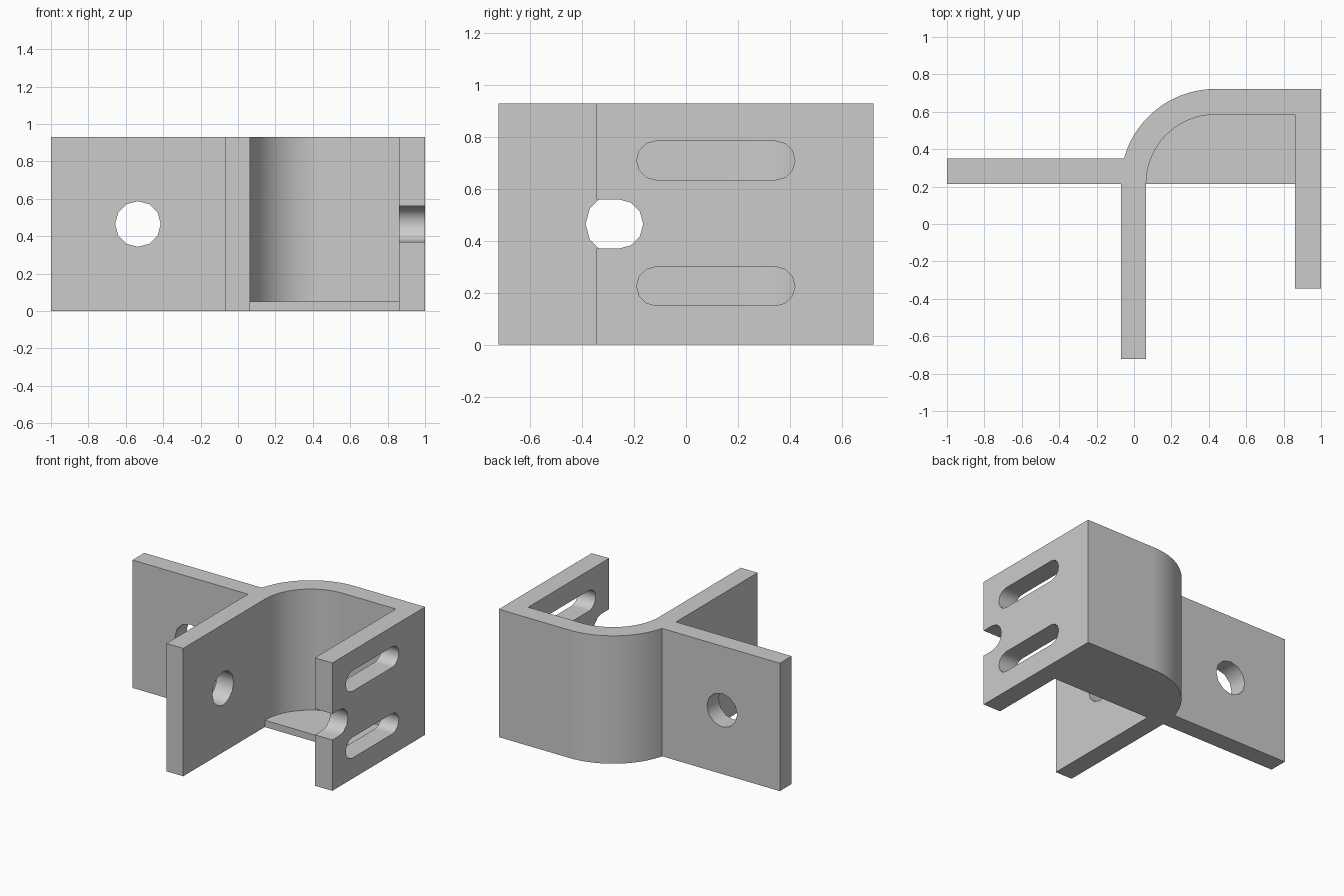
import bpy, bmesh
from math import sin, cos, pi, asin
from mathutils import Vector

if "Cube" in bpy.data.objects:
    bpy.data.objects.remove(bpy.data.objects["Cube"], do_unlink=True)

grey = bpy.data.materials.new("plain grey")
grey.use_nodes = True
COLOUR = (0.6, 0.6, 0.6, 1)
grey.diffuse_color = COLOUR
grey.node_tree.nodes["Principled BSDF"].inputs["Base Color"].default_value = COLOUR

HEIGHT, FLOOR = 0.93, 0.05
MID = HEIGHT / 2
BEND = (0.435, 0.215)            # centre of the rounded corner
R_IN, R_OUT = 0.37, 0.507
X_PLATE, X_WALL = BEND[0] - R_IN, 0.86
Y_BACK, Y_FRONT = BEND[1] + R_OUT, BEND[1]
SIDE_TOP = 0.35


def arc(centre, r, start, end, n):
    return [(centre[0] + r * cos(start + (end - start) * i / n),
             centre[1] + r * sin(start + (end - start) * i / n)) for i in range(n + 1)]


def prism(name, outline, start, end, axis="z"):
    """Extrude a closed outline along an axis; x uses (y, z), y uses (x, z)."""
    place = {"z": lambda a, b: (a, b, start),
             "x": lambda a, b: (start, a, b),
             "y": lambda a, b: (a, start, b)}[axis]
    bm = bmesh.new()
    face = bm.faces.new([bm.verts.new(place(a, b)) for a, b in outline])
    new = bmesh.ops.extrude_face_region(bm, geom=[face])["geom"]
    shift = Vector([(end - start) * (axis == k) for k in "xyz"])
    bmesh.ops.translate(bm, verts=[v for v in new if isinstance(v, bmesh.types.BMVert)], vec=shift)
    bmesh.ops.recalc_face_normals(bm, faces=bm.faces)
    mesh = bpy.data.meshes.new(name)
    bm.to_mesh(mesh)
    bm.free()
    mesh.materials.append(grey)
    obj = bpy.data.objects.new(name, mesh)
    bpy.context.collection.objects.link(obj)
    return obj


def slot(a0, a1, b, r):
    """Rounded slot outline from a0 to a1 at height b."""
    return (arc((a1 - r, b), r, -pi / 2, pi / 2, 6)
            + arc((a0 + r, b), r, pi / 2, 3 * pi / 2, 6))


# Bracket body: side plate, centre plate, rounded corner, back and end wall
join_angle = pi - asin((SIDE_TOP - BEND[1]) / R_OUT)
body = prism("bracket", [
    (-1, Y_FRONT), (-0.07, Y_FRONT), (-0.07, -Y_BACK), (X_PLATE, -Y_BACK),
    (X_PLATE, Y_FRONT), (X_WALL, Y_FRONT), (X_WALL, -0.345), (1, -0.345), (1, Y_BACK),
    *arc(BEND, R_OUT, pi / 2, join_angle, 18), (-1, SIDE_TOP)], 0, HEIGHT)

# Pocket above the thin floor
pocket = prism("pocket_cutter", [
    (X_PLATE, 0.1), (X_WALL, 0.1), (X_WALL, Y_BACK - R_OUT + R_IN),
    *arc(BEND, R_IN, pi / 2, pi, 18)], FLOOR, HEIGHT + 0.1)

# Bolt holes, slots and edge notch
HOLE = 0.122
cutters = [
    pocket,
    prism("side_hole_cutter", arc((-0.535, MID), HOLE, 0, 2 * pi, 12)[:-1], 0.1, 0.5, "y"),
    prism("centre_hole_cutter", arc((-0.265, MID), HOLE, 0, 2 * pi, 12)[:-1], -0.2, 0.2, "x"),
    prism("notch_cutter", slot(-0.6, -0.165, MID, 0.095), 0.7, 1.2, "x"),
]
for z in (0.225, 0.71):
    cutters.append(prism("slot_cutter", slot(-0.19, 0.42, z, 0.075), 0.7, 1.2, "x"))

bpy.context.view_layer.objects.active = body
body.select_set(True)
for cutter in cutters:
    cutter.hide_render = True
    mod = body.modifiers.new("cut", "BOOLEAN")
    mod.operation, mod.solver, mod.object = "DIFFERENCE", "EXACT", cutter
    bpy.ops.object.modifier_apply(modifier=mod.name)
    bpy.data.objects.remove(cutter, do_unlink=True)

# Smooth the curves, keep the edges sharp
bpy.ops.object.shade_smooth_by_angle(angle=0.6)
normals = body.modifiers.new("flat_faces", "WEIGHTED_NORMAL")
normals.keep_sharp = True
